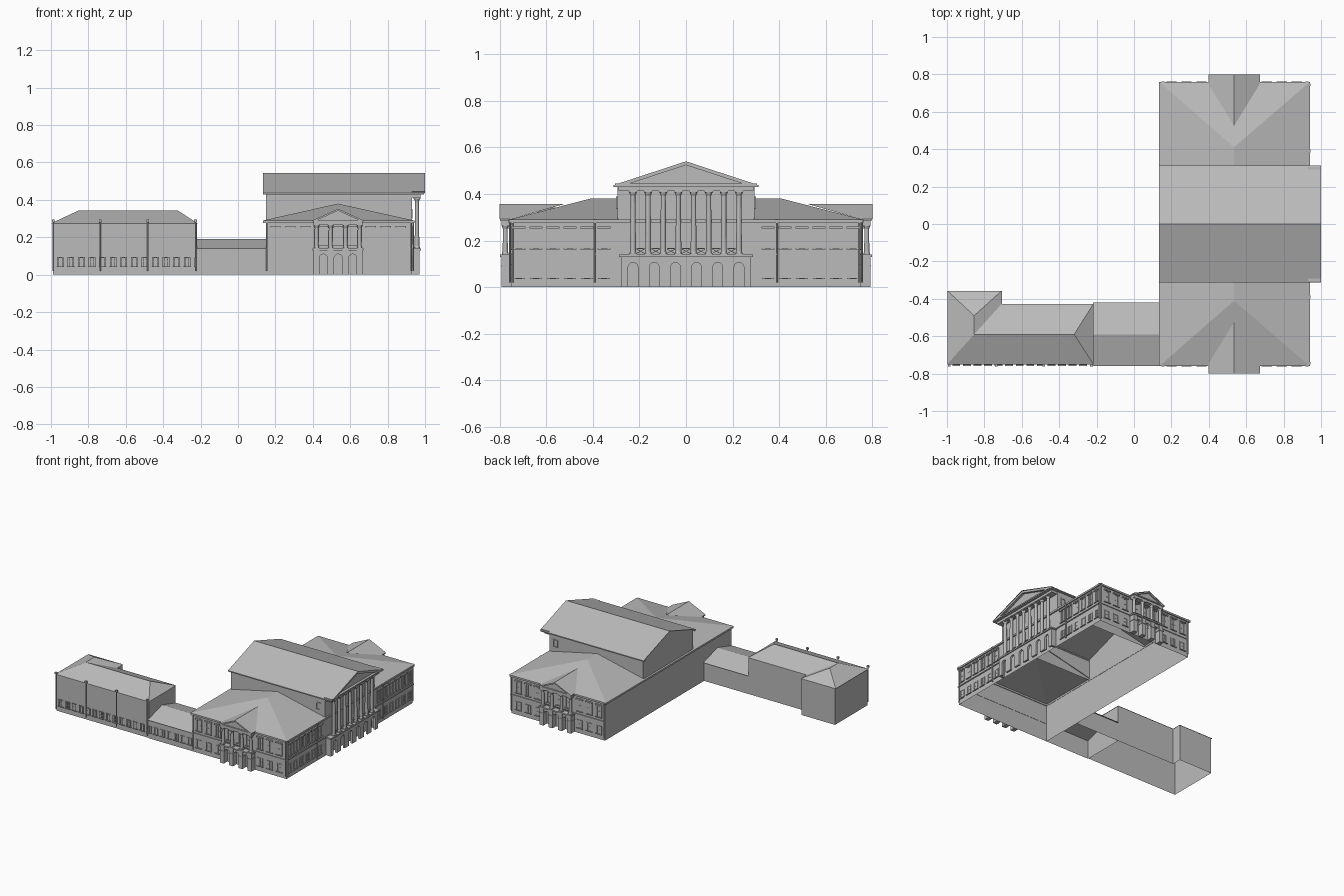
import bpy, bmesh, math
from mathutils import Matrix, Vector

if "Cube" in bpy.data.objects:
    bpy.data.objects.remove(bpy.data.objects["Cube"])

stone = bpy.data.materials.new("grey stone")
stone.use_nodes = True
GREY = (0.5, 0.5, 0.5, 1)
stone.diffuse_color = GREY
stone.node_tree.nodes["Principled BSDF"].inputs["Base Color"].default_value = GREY

# Facade frames: local axes are along the wall, outward, up
SOUTH = Matrix(((1, 0, 0, 0), (0, -1, 0, -.75), (0, 0, 1, 0), (0, 0, 0, 1)))
NORTH = Matrix.Translation((0, .75, 0))
EAST = Matrix(((0, 1, 0, .93), (1, 0, 0, 0), (0, 0, 1, 0), (0, 0, 0, 1)))
WORLD = Matrix.Identity(4)


def finish(name, bm, frame=WORLD, solid=True):
    bm.transform(frame)
    if solid:
        bmesh.ops.recalc_face_normals(bm, faces=bm.faces)
    mesh = bpy.data.meshes.new(name)
    bm.to_mesh(mesh)
    bm.free()
    mesh.materials.append(stone)
    ob = bpy.data.objects.new(name, mesh)
    bpy.context.collection.objects.link(ob)
    return ob


def box(bm, x0, x1, y0, y1, z0, z1):
    m = Matrix.Translation(((x0 + x1) / 2, (y0 + y1) / 2, (z0 + z1) / 2))
    bmesh.ops.create_cube(bm, size=1, matrix=m @ Matrix.Diagonal((x1 - x0, y1 - y0, z1 - z0, 1)))


def walls(name, outline, levels):
    """Open shell of upright walls, given counter-clockwise."""
    bm = bmesh.new()
    rings = [[bm.verts.new((x, y, z)) for x, y in outline] for z in levels]
    n = len(outline)
    for low, high in zip(rings, rings[1:]):
        for i in range(n):
            j = (i + 1) % n
            bm.faces.new((low[i], low[j], high[j], high[i]))
    finish(name, bm, solid=False)


def panels(name, points, faces, frame=WORLD):
    """Thin roof panels, all turned to face up."""
    bm = bmesh.new()
    vs = [bm.verts.new(frame @ Vector(p)) for p in points]
    for f in faces:
        face = bm.faces.new([vs[i] for i in f])
        face.normal_update()
        if face.normal.z < 0:
            face.normal_flip()
    finish(name, bm, solid=False)


def extrude(bm, pts, d0, d1):
    """Extrude an outline in the wall plane outwards."""
    f = bm.faces.new([bm.verts.new((u, d0, z)) for u, z in pts])
    r = bmesh.ops.extrude_face_region(bm, geom=[f])
    bmesh.ops.translate(bm, vec=(0, d1 - d0, 0),
                        verts=[v for v in r["geom"] if isinstance(v, bmesh.types.BMVert)])


def arcade(bm, centres, pitch, radius, spring, top, d0, d1):
    for c in centres:
        arc = [(c + radius * math.cos(math.pi * k / 10), spring + radius * math.sin(math.pi * k / 10))
               for k in range(11)]
        h = pitch / 2
        extrude(bm, [(c - h, 0), (c - h, top), (c + h, top), (c + h, 0), (c + radius, 0)]
                + arc + [(c - radius, 0)], d0, d1)


def column(bm, u, d, r, z0, z1):
    def shaft(ra, rb, a, b):
        bmesh.ops.create_cone(bm, cap_ends=True, segments=12, radius1=ra, radius2=rb, depth=b - a,
                              matrix=Matrix.Translation((u, d, (a + b) / 2)))
    box(bm, u - r * 1.3, u + r * 1.3, d - r * 1.3, d + r * 1.3, z0, z0 + r * .5)
    shaft(r * 1.2, r, z0 + r * .5, z0 + r)
    shaft(r, r * .83, z0 + r, z1 - r * 1.6)
    shaft(r * .85, r * 1.3, z1 - r * 1.6, z1 - r * .5)
    box(bm, u - r * 1.4, u + r * 1.4, d - r * 1.4, d + r * 1.4, z1 - r * .5, z1)


def window(bm, u, z0, z1, w, hood=False):
    """Raised surround with a sill, centre bar and optional hood."""
    h, t = w / 2, .005
    for s in (-1, 1):
        a = u + s * h
        box(bm, a - t, a + t, 0, .004, z0, z1)
    box(bm, u - h, u + h, 0, .004, z1 - t, z1)
    box(bm, u - .001, u + .001, 0, .002, z0, z1)
    box(bm, u - h, u + h, 0, .002, (z0 + z1) / 2 - .001, (z0 + z1) / 2 + .001)
    box(bm, u - h - .008, u + h + .008, 0, .008, z0 - .005, z0)
    if hood:
        box(bm, u - h - .008, u + h + .008, 0, .011, z1, z1 + .009)


def pipe(bm, u, z0, z1):
    bmesh.ops.create_cone(bm, cap_ends=True, segments=8, radius1=.004, radius2=.004, depth=z1 - z0,
                          matrix=Matrix.Translation((u, .006, (z0 + z1) / 2)))
    box(bm, u - .007, u + .007, 0, .013, z1 - .014, z1)


def gable_front(bm, c, half, z0, z1, d0, d1, lip):
    """Pediment: recessed triangle with a raised cornice frame."""
    extrude(bm, [(c - half, z0), (c + half, z0), (c, z1)], d0, d1 - lip)
    t = (z1 - z0) * .16
    for s in (-1, 1):
        extrude(bm, [(c + s * half, z0), (c, z1), (c, z1 - t), (c + s * half * .84, z0)], d0, d1)
    box(bm, c - half, c + half, d0, d1, z0 - .005, z0 + t * .3)


# Main block
walls("main_walls", [(.15, -.75), (.93, -.75), (.93, .75), (.15, .75)], (0, .14, .28))
for name, s in (("south_hip_roof", -1), ("north_hip_roof", 1)):
    panels(name, [(.135, s * .76, .29), (.94, s * .76, .29), (.94, s * .29, .29), (.535, s * .29, .38),
                  (.535, s * .41, .38), (.135, s * .29, .29)],
           [(0, 1, 4), (1, 2, 3, 4), (0, 4, 3, 5)])
bm = bmesh.new()
for s in (-1, 1):
    box(bm, .135, .94, *sorted((s * .745, s * .76)), .277, .29)
    box(bm, .147, .937, *sorted((s * .748, s * .756)), .137, .144)
for x0, x1 in ((.135, .152), (.925, .94)):
    box(bm, x0, x1, -.76, .76, .277, .29)
box(bm, .928, .936, -.75, .75, .137, .144)
finish("main_cornice", bm)

# Central hall with its gable roof
walls("hall_walls", [(.15, -.295), (.93, -.295), (.93, .295), (.15, .295)], (.28, .44))
panels("hall_roof", [(.135, -.312, .438), (1, -.312, .438), (1, 0, .543), (.135, 0, .543),
                     (.135, .312, .438), (1, .312, .438)], [(0, 1, 2, 3), (3, 2, 5, 4)])
bm = bmesh.new()
bm.faces.new([bm.verts.new(p) for p in ((.15, .295, .44), (.15, -.295, .44), (.15, 0, .54))])
finish("hall_back_gable", bm, solid=False)
bm = bmesh.new()
for s in (-1, 1):
    box(bm, .135, .995, *sorted((s * .292, s * .312)), .43, .438)
    for z0, z1 in ((.335, .34), (.385, .39)):
        box(bm, .86, .9, *sorted((s * .295, s * .3)), z0, z1)
    for x in (.86, .895):
        box(bm, x, x + .005, *sorted((s * .295, s * .3)), .335, .39)
finish("hall_eaves_and_side_windows", bm)

# Grand east portico
bm = bmesh.new()
arcade(bm, [-.2275 + .091 * i for i in range(6)], .0935, .021, .085, .13, .025, .04)
for s in (-1, 1):
    box(bm, *sorted((s * .28, s * .265)), 0, .04, 0, .13)
box(bm, -.288, .288, 0, .048, .13, .14)
finish("portico_arcade", bm, EAST)
bm = bmesh.new()
spots = [-.2275 + .065 * i for i in range(8)]
for u in spots:
    column(bm, u, .027, .0125, .14, .412)
finish("portico_columns", bm, EAST)
bm = bmesh.new()
for a, b in zip(spots, spots[1:]):
    a, b = a + .015, b - .015
    for lo, hi in ((.143, .162), (.162, .143)):
        extrude(bm, [(a, lo), (a, lo + .003), (b, hi + .003), (b, hi)], .025, .029)
    box(bm, a, b, .023, .031, .163, .167)
    box(bm, a + .004, b - .004, 0, .004, .17, .25)
    box(bm, a + .004, b - .004, 0, .004, .3, .35)
finish("portico_railing_and_doors", bm, EAST)
bm = bmesh.new()
box(bm, -.29, .29, 0, .047, .412, .43)
box(bm, -.305, .305, 0, .06, .43, .44)
gable_front(bm, 0, .305, .44, .54, .0, .066, .018)
finish("portico_pediment", bm, EAST)

# Small porticos on both ends
MID = .535
for side, frame in (("south", SOUTH), ("north", NORTH)):
    bm = bmesh.new()
    posts = [MID + o for o in (-.115, -.04, .04, .115)]
    arcade(bm, [MID + o for o in (-.078, 0, .078)], .078, .022, .088, .13, .018, .035)
    for u in posts:
        box(bm, u - .016, u + .016, 0, .042, 0, .13)
        box(bm, u - .019, u + .019, 0, .045, .088, .094)
        column(bm, u, .026, .0115, .14, .268)
    box(bm, MID - .137, MID + .137, 0, .048, .13, .14)
    for a, b in zip(posts, posts[1:]):
        box(bm, a, b, .024, .028, .157, .16)
        window(bm, (a + b) / 2, .165, .25, .036, True)
    box(bm, MID - .13, MID + .13, 0, .042, .268, .285)
    gable_front(bm, MID, .137, .29, .352, 0, .048, .01)
    finish(side + "_portico", bm, frame)
    panels(side + "_portico_roof",
           [(MID - .138, .05, .292), (MID, .05, .356), (MID + .138, .05, .292),
            (MID + .138, 0, .292), (MID, -.225, .356), (MID - .138, 0, .292)],
           [(0, 1, 4, 5), (1, 2, 3, 4)], frame)

# Windows and drainpipes of the main block
ends = [MID + s * o for s in (-1, 1) for o in (.175, .255, .335)]
sides = [s * (.352 + .073 * i) for s in (-1, 1) for i in range(6)]
for side, frame, spots, pipes in (("south", SOUTH, ends, (.155, .925)), ("north", NORTH, ends, (.155, .925)),
                                  ("east", EAST, sides, (-.745, -.39, .39, .745))):
    bm = bmesh.new()
    for u in spots:
        window(bm, u, .166, .252, .038, True)
        window(bm, u, .04, .1, .036)
    for u in pipes:
        pipe(bm, u, .02, .29)
    finish(side + "_windows", bm, frame)

# Low link between the main block and the wing
walls("link_walls", [(-.22, -.75), (.15, -.75), (.15, -.43), (-.22, -.43)], (0, .14))
panels("link_roof", [(-.22, -.76, .14), (.15, -.76, .14), (.15, -.59, .19), (-.22, -.59, .19),
                     (.15, -.42, .14), (-.22, -.42, .14)], [(0, 1, 2, 3), (3, 2, 4, 5)])

# West wing with its short return
corners = [(-.99, -.745), (-.22, -.745), (-.22, -.43), (-.71, -.43), (-.71, -.36), (-.99, -.36)]
walls("wing_walls", corners, (0, .14, .275))
eaves = [(-.998, -.75), (-.217, -.75), (-.217, -.427), (-.707, -.427), (-.707, -.357), (-.998, -.357)]
ridge = [(-.855, -.59, .342), (-.32, -.59, .342), (-.855, -.49, .342)]
panels("wing_roof", [(x, y, .275) for x, y in eaves] + ridge,
       [(0, 1, 7, 6), (1, 2, 7), (2, 3, 6, 7), (3, 4, 8, 6), (4, 5, 8), (5, 0, 6, 8)])
bm = bmesh.new()
for i in range(20):
    window(bm, -.95 + .0565 * i, .045, .095, .026)
finish("wing_and_link_windows", bm, SOUTH)
bm = bmesh.new()
for u in (-.987, -.737, -.482, -.227):
    pipe(bm, u, .02, .295)
finish("wing_drainpipes", bm, SOUTH)
